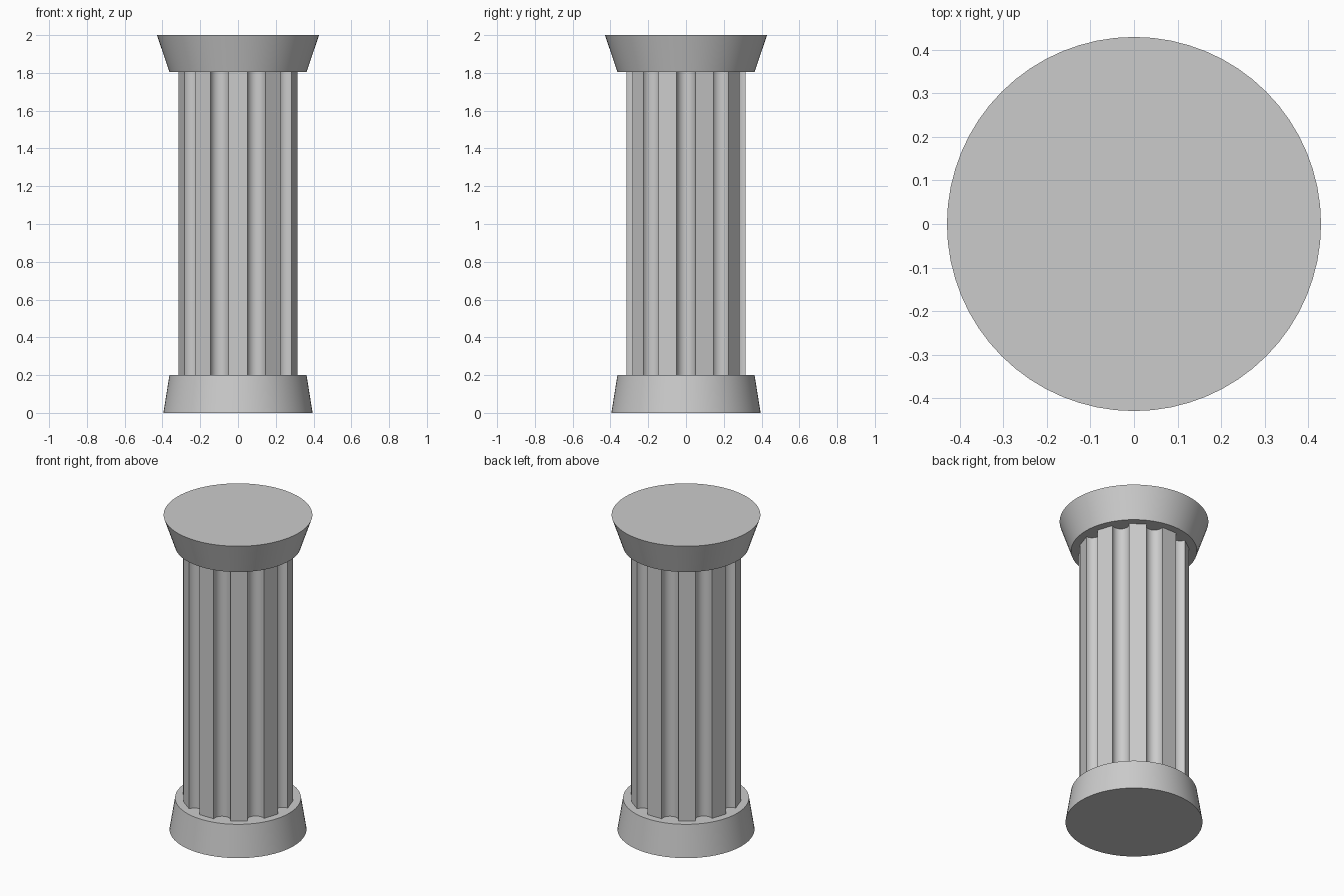
import bpy, bmesh
from math import cos, sin, pi, radians

cube = bpy.data.objects.get("Cube")
if cube:
    bpy.data.objects.remove(cube, do_unlink=True)

stone = bpy.data.materials.new("grey_stone")
stone.use_nodes = True
stone.diffuse_color = (0.6, 0.6, 0.6, 1)
stone.node_tree.nodes["Principled BSDF"].inputs["Base Color"].default_value = (0.6, 0.6, 0.6, 1)


def loft(name, lower, upper, z0, z1, sharp):
    """Closed solid between two outlines with equal point counts."""
    bm = bmesh.new()
    a = [bm.verts.new((x, y, z0)) for x, y in lower]
    b = [bm.verts.new((x, y, z1)) for x, y in upper]
    n = len(a)
    bm.faces.new(a[::-1])
    bm.faces.new(b)
    for i in range(n):
        j = (i + 1) % n
        bm.faces.new((a[i], a[j], b[j], b[i]))
    mesh = bpy.data.meshes.new(name)
    bm.to_mesh(mesh)
    bm.free()
    mesh.materials.append(stone)
    obj = bpy.data.objects.new(name, mesh)
    bpy.context.collection.objects.link(obj)
    bpy.ops.object.select_all(action='DESELECT')
    obj.select_set(True)
    bpy.context.view_layer.objects.active = obj
    bpy.ops.object.shade_smooth_by_angle(angle=radians(sharp))
    return obj


def circle(r, n=64):
    return [(r * cos(2 * pi * i / n), r * sin(2 * pi * i / n)) for i in range(n)]


def fluted(r, flutes=10, steps=12):
    """Ring of flat strips alternating with half-round grooves."""
    pts = []
    half = pi / flutes / 2
    apothem, groove = r * cos(half), r * sin(half)
    for k in range(flutes):
        mid = 2 * pi * k / flutes
        for s in range(steps + 1):
            t = pi * s / steps
            u, v = apothem - groove * sin(t), -groove * cos(t)
            pts.append((u * cos(mid) - v * sin(mid), u * sin(mid) + v * cos(mid)))
    return pts


# Flared foot, grooved shaft and flared head
loft("base", circle(0.395), circle(0.363), 0, 0.2, 30)
shaft = fluted(0.319)
loft("shaft", shaft, shaft, 0.2, 1.805, 30)
loft("capital", circle(0.363), circle(0.429), 1.805, 2, 30)
